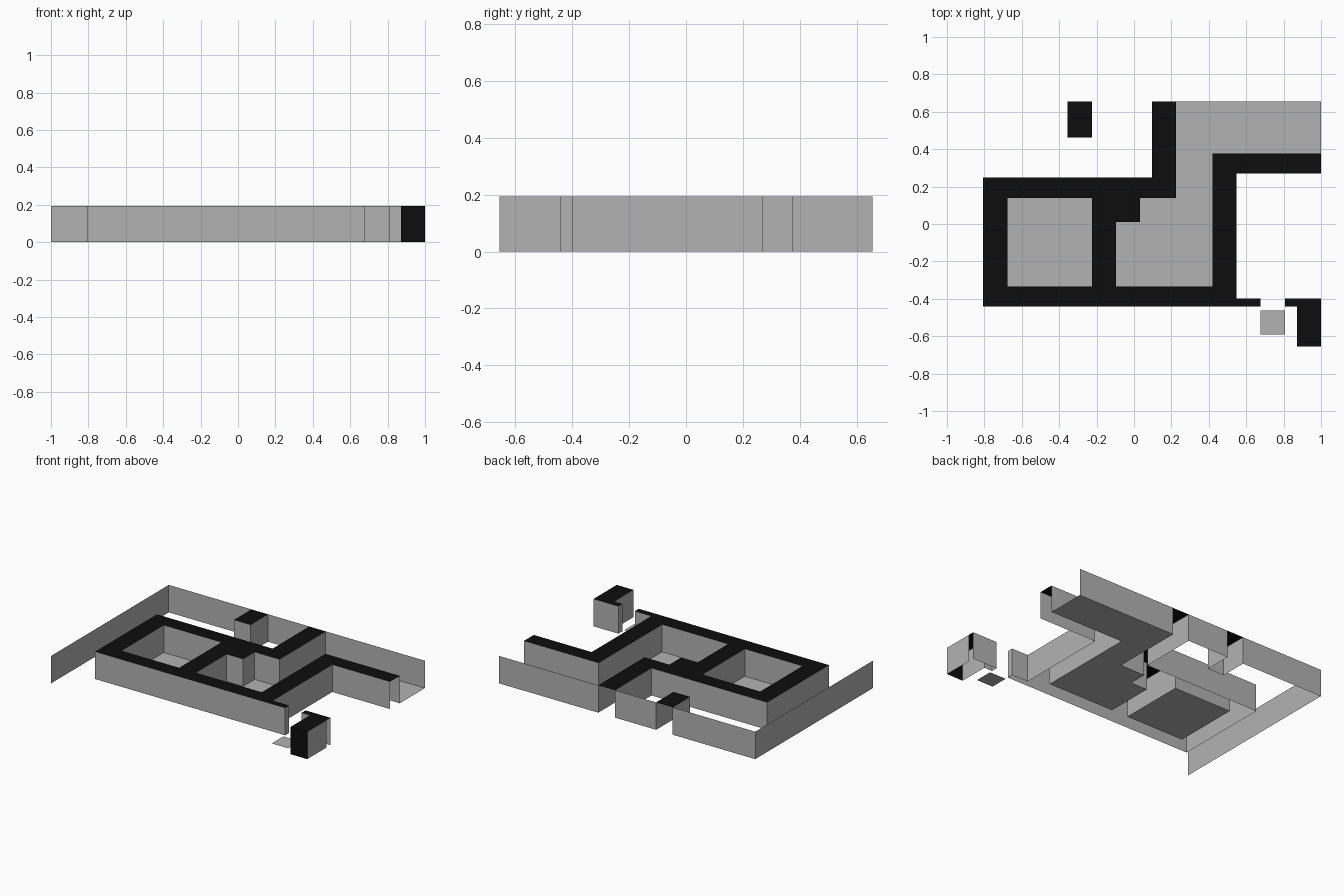
import bpy, bmesh, math

if "Cube" in bpy.data.objects:
    bpy.data.objects.remove(bpy.data.objects["Cube"])

C = 2 / 31              # grid cell size
T = 1 / 3               # part-cell offset used along the depth
DEPTH = 20 + T          # depth in cells
H = 3 * C               # wall height


def material(name, v):
    m = bpy.data.materials.new(name)
    m.diffuse_color = (v, v, v, 1)
    m.use_nodes = True
    m.node_tree.nodes["Principled BSDF"].inputs["Base Color"].default_value = m.diffuse_color
    return m


BLACK = material("black", 0.004)
GREY = material("grey", 0.45)


def pos(i, k, z=0):
    """Cell column from the left, cell row from the back."""
    return (i * C - 1, (DEPTH / 2 - k) * C, z)


def finish(bm, name, mats):
    bmesh.ops.remove_doubles(bm, verts=bm.verts, dist=1e-5)
    bmesh.ops.dissolve_limit(bm, angle_limit=math.radians(1), verts=bm.verts,
                             edges=bm.edges, delimit={'MATERIAL'})
    me = bpy.data.meshes.new(name)
    bm.to_mesh(me)
    bm.free()
    for m in mats:
        me.materials.append(m)
    bpy.context.collection.objects.link(bpy.data.objects.new(name, me))


def quad(bm, pts, mat=0):
    f = bm.faces.new([bm.verts.new(p) for p in pts])
    f.material_index = mat


def wall_block(name, rects):
    """Hollow walls: black cap over the union of rects, grey sides, open at map borders."""
    xs = sorted({v for r in rects for v in r[:2]})
    ks = sorted({v for r in rects for v in r[2:]})

    def solid(a, b):
        if not (0 <= a < len(xs) - 1 and 0 <= b < len(ks) - 1):
            return False
        x, k = (xs[a] + xs[a + 1]) / 2, (ks[b] + ks[b + 1]) / 2
        return any(r[0] < x < r[1] and r[2] < k < r[3] for r in rects)

    bm = bmesh.new()
    for a in range(len(xs) - 1):
        for b in range(len(ks) - 1):
            if not solid(a, b):
                continue
            x0, x1, k0, k1 = xs[a], xs[a + 1], ks[b], ks[b + 1]
            quad(bm, [pos(x0, k1, H), pos(x1, k1, H), pos(x1, k0, H), pos(x0, k0, H)])
            sides = [((a - 1, b), (x0, k0), (x0, k1)), ((a + 1, b), (x1, k1), (x1, k0)),
                     ((a, b - 1), (x1, k0), (x0, k0)), ((a, b + 1), (x0, k1), (x1, k1))]
            for near, p, q in sides:
                back_open = p[1] == q[1] == 0
                end_open = p[0] == q[0] == 31 and k0 < 17
                if solid(*near) or back_open or end_open:
                    continue
                front = p[1] == q[1] == DEPTH       # front border face is black
                quad(bm, [pos(*p), pos(*q), pos(*q, H), pos(*p, H)], 0 if front else 1)
    finish(bm, name, [BLACK, GREY])


# Main room walls: (column from, to, row from, to)
wall_block("room_walls", [
    (3, 5, 6 + T, 17),              # left
    (3, 24, 15 + T, 17),            # front
    (3, 19, 6 + T, 8),              # back
    (12, 14, 8, 15 + T),            # divider
    (14, 16, 8, 10),                # divider corner
    (17, 19, 0, 8),                 # corridor left
    (22, 24, 4 + T, 17),            # right
    (22, 31, 4 + T, 6),             # corridor front
    (24, 26, 16 + T, 17),           # thin stub by the doorway
])
wall_block("corner_wall", [(29, 31, 16 + T, DEPTH), (28, 31, 16 + T, 17)])
wall_block("back_pillar", [(10, 12, 0, 3)])


# Floors
def floor(name, rects):
    bm = bmesh.new()
    for x0, x1, k0, k1 in rects:
        quad(bm, [pos(x0, k1), pos(x1, k1), pos(x1, k0), pos(x0, k0)])
    finish(bm, name, [GREY])


floor("left_room_floor", [(5, 12, 8, 15 + T)])
floor("right_room_floor", [(14, 16, 10, 15 + T), (16, 22, 10, 15 + T), (16, 19, 8, 10),
                           (19, 22, 8, 10), (19, 22, 4 + T, 8), (19, 22, 0, 4 + T),
                           (22, 31, 0, 4 + T)])
floor("doorway_floor", [(26, 28, 17 + T, 19 + T)])


# Border planes
def plane(name, p, q):
    bm = bmesh.new()
    quad(bm, [pos(*p), pos(*q), pos(*q, H), pos(*p, H)])
    finish(bm, name, [GREY])


plane("left_border", (0, DEPTH), (0, 0))
for n, (a, b) in enumerate([(0, 10), (12, 17), (19, 31)]):
    plane(f"back_border_{n + 1}", (a, 0), (b, 0))
